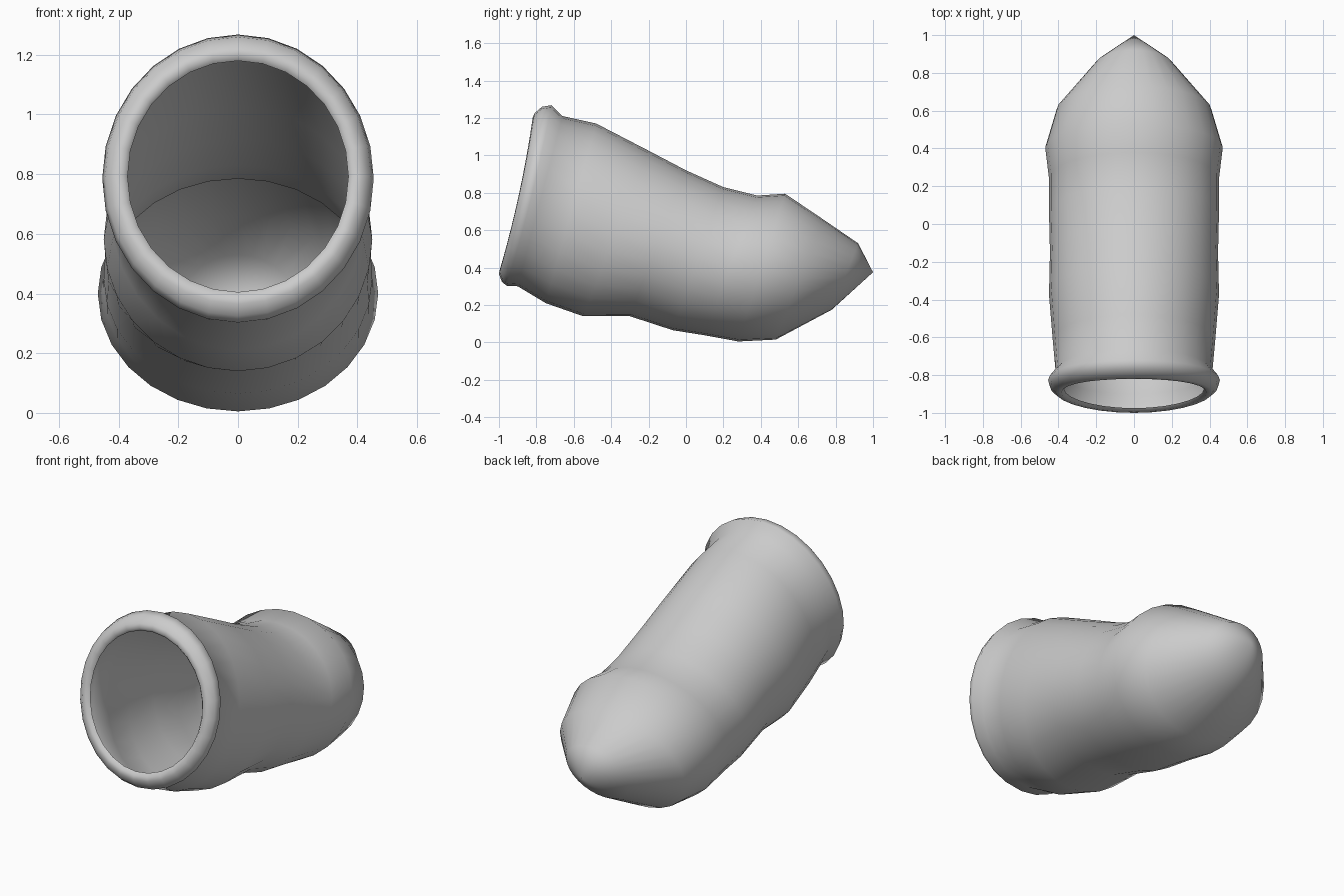
import bpy, bmesh, math
from mathutils import Vector

if "Cube" in bpy.data.objects:
    bpy.data.objects.remove(bpy.data.objects["Cube"], do_unlink=True)

SIDES = 28

# Each section: top y, top z, bottom y, bottom z, half width
LIP = [
    (-0.805, 1.18, -0.975, 0.405, 0.37),
    (-0.82, 1.20, -0.995, 0.39, 0.385),
    (-0.81, 1.225, -1.00, 0.365, 0.415),
    (-0.77, 1.26, -0.985, 0.325, 0.445),
    (-0.72, 1.268, -0.96, 0.303, 0.455),
]
BODY = [
    (-0.66, 1.21, -0.90, 0.30, 0.415),
    (-0.48, 1.17, -0.75, 0.21, 0.43),
    (-0.20, 1.025, -0.55, 0.14, 0.45),
    (0.00, 0.92, -0.30, 0.14, 0.445),
    (0.20, 0.83, -0.07, 0.065, 0.45),
    (0.38, 0.785, 0.10, 0.038, 0.45),
    (0.53, 0.795, 0.28, 0.005, 0.47),
    (0.73, 0.66, 0.48, 0.015, 0.41),
    (0.92, 0.53, 0.78, 0.175, 0.20),
]
TIP = (0, 1.0, 0.375)

# Plain grey material
grey = bpy.data.materials.new("plain grey")
grey.use_nodes = True
colour = (0.6, 0.6, 0.6, 1)
grey.diffuse_color = colour
grey.node_tree.nodes["Principled BSDF"].inputs["Base Color"].default_value = colour


def ring(bm, section, bow):
    """Slanted ellipse between a top and a bottom point; bow pushes its sides back."""
    ty, tz, by, bz, width = section
    top, bottom = Vector((0, ty, tz)), Vector((0, by, bz))
    centre, half = (top + bottom) / 2, (top - bottom) / 2
    verts = []
    for i in range(SIDES):
        a = math.tau * i / SIDES
        side = Vector((width * math.sin(a), bow * math.sin(a) ** 2, 0))
        verts.append(bm.verts.new(centre + half * math.cos(a) + side))
    return verts


# Thin open sleeve: rolled lip, bent tube and pointed closed end
bm = bmesh.new()
rings = [ring(bm, s, 0.015) for s in LIP] + [ring(bm, s, 0) for s in BODY]
for a, b in zip(rings, rings[1:]):
    for i in range(SIDES):
        j = (i + 1) % SIDES
        bm.faces.new((a[i], a[j], b[j], b[i]))
tip = bm.verts.new(TIP)
for i in range(SIDES):
    bm.faces.new((rings[-1][i], rings[-1][(i + 1) % SIDES], tip))
bmesh.ops.recalc_face_normals(bm, faces=bm.faces)

# Make sure the outside faces outward
bm.faces.ensure_lookup_table()
if bm.faces[-1].normal.y < 0:
    bmesh.ops.reverse_faces(bm, faces=bm.faces)
for face in bm.faces:
    face.smooth = True

mesh = bpy.data.meshes.new("sleeve")
bm.to_mesh(mesh)
bm.free()
mesh.materials.append(grey)
sleeve = bpy.data.objects.new("sleeve", mesh)
bpy.context.collection.objects.link(sleeve)
